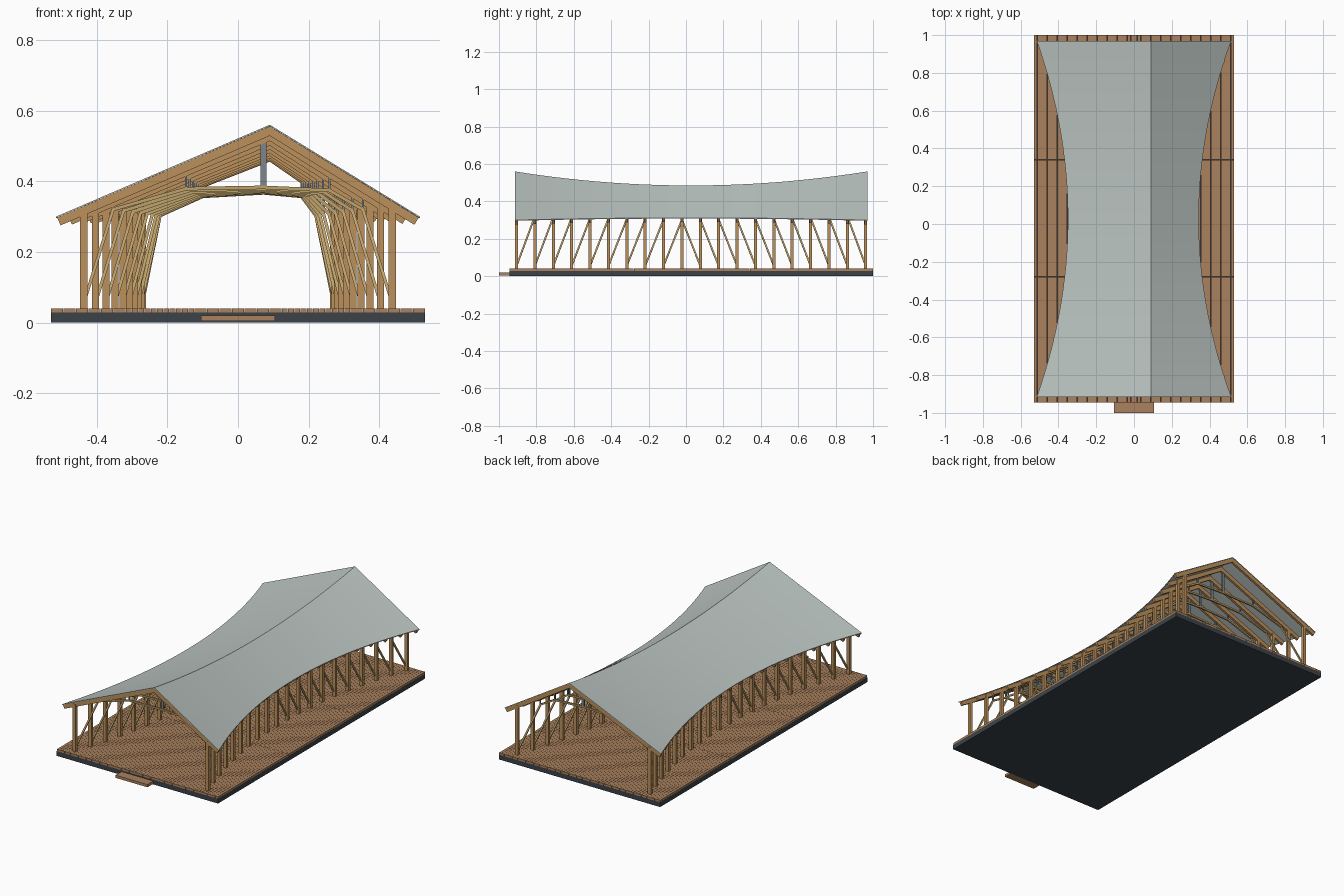
import bpy, bmesh
from mathutils import Vector

if "Cube" in bpy.data.objects:
    bpy.data.objects.remove(bpy.data.objects["Cube"])


def material(name, r, g, b):
    m = bpy.data.materials.new(name)
    m.diffuse_color = (r, g, b, 1)
    m.use_nodes = True
    m.node_tree.nodes["Principled BSDF"].inputs["Base Color"].default_value = m.diffuse_color
    return m


WOOD = material("timber", 0.50, 0.28, 0.105)
PALE = material("pale timber", 0.52, 0.36, 0.15)
DECK = material("deck brown", 0.40, 0.22, 0.11)
DARK = material("dark base", 0.045, 0.055, 0.065)
ROOF = material("grey green roof", 0.50, 0.56, 0.54)
STEEL = material("steel", 0.20, 0.24, 0.27)


def finish(name, bm, mat):
    bmesh.ops.recalc_face_normals(bm, faces=bm.faces)
    me = bpy.data.meshes.new(name)
    bm.to_mesh(me)
    bm.free()
    me.materials.append(mat)
    ob = bpy.data.objects.new(name, me)
    bpy.context.collection.objects.link(ob)
    return ob


def loft(bm, a, b):
    """Closed solid between two matching outlines."""
    va = [bm.verts.new(p) for p in a]
    vb = [bm.verts.new(p) for p in b]
    n = len(va)
    bm.faces.new(va)
    bm.faces.new(vb[::-1])
    for i in range(n):
        j = (i + 1) % n
        bm.faces.new((va[i], vb[i], vb[j], va[j]))


def box(bm, x0, x1, y0, y1, z0, z1):
    rect = ((x0, y0), (x1, y0), (x1, y1), (x0, y1))
    loft(bm, [(x, y, z0) for x, y in rect], [(x, y, z1) for x, y in rect])


def bar(bm, p, q, w, d):
    """Square bar from p to q, w along y and d across it."""
    p, q = Vector(p), Vector(q)
    axis = (q - p).normalized()
    across = axis.cross(Vector((0, 1, 0))).normalized()
    side = across.cross(axis).normalized()
    ring = [across * (d / 2 * i) + side * (w / 2 * j)
            for i, j in ((-1, -1), (1, -1), (1, 1), (-1, 1))]
    loft(bm, [p + o for o in ring], [q + o for o in ring])


# Saddle-shaped roof: eaves pinch in and ridge dips toward the middle
Y0, Y1, RIDGE_X = -0.915, 0.97, 0.09
YC, HALF = (Y0 + Y1) / 2, (Y1 - Y0) / 2


def section(y):
    s = ((y - YC) / HALF) ** 2
    left = Vector((-0.35 - 0.165 * s, y, 0.312 - 0.012 * s))
    ridge = Vector((RIDGE_X, y, 0.485 + 0.075 * s))
    right = Vector((0.343 + 0.172 * s, y, 0.312 - 0.012 * s))
    return s, left, ridge, right


def roof_z(x, y):
    _, l, r, e = section(y)
    end = l if x < RIDGE_X else e
    f = (x - end.x) / (r.x - end.x)
    return end.z + f * (r.z - end.z)


# Base slab, step and deck boards
bm = bmesh.new()
box(bm, -0.53, 0.53, -0.945, 1.0, 0, 0.028)
finish("base_slab", bm, DARK)

bm = bmesh.new()
box(bm, -0.105, 0.105, -1.0, -0.945, 0.004, 0.02)
finish("entrance_step", bm, DECK)

bm = bmesh.new()
N = 60
pitch = 1.06 / N
for ya, yb in ((-0.945, -0.28), (-0.279, 0.34), (0.341, 1.0)):
    for i in range(N):
        x = -0.53 + i * pitch
        box(bm, x + 0.0005, x + pitch - 0.0005, ya, yb, 0.028, 0.04)
finish("deck_boards", bm, DECK)

# Roof skin, thin and closed
bm = bmesh.new()
STEPS, T = 48, 0.004
rings = []
for i in range(STEPS + 1):
    _, l, r, e = section(Y0 + (Y1 - Y0) * i / STEPS)
    drop = Vector((0, 0, T))
    rings.append([bm.verts.new(p) for p in
                  (l, r, e, e - drop, r - drop, l - drop)])
for a, b in zip(rings, rings[1:]):
    for i in range(6):
        j = (i + 1) % 6
        bm.faces.new((a[i], b[i], b[j], a[j]))
for ring in (rings[0], rings[-1]):
    bm.faces.new((ring[0], ring[1], ring[4], ring[5]))
    bm.faces.new((ring[1], ring[2], ring[3], ring[4]))
roof = finish("roof_skin", bm, ROOF)
bpy.context.view_layer.objects.active = roof
roof.select_set(True)
bpy.ops.object.shade_smooth_by_angle(angle=0.5)

# Repeating timber frames
FRAMES = 20
ys = [Y0 + 0.009 + (Y1 - Y0 - 0.018) * i / (FRAMES - 1) for i in range(FRAMES)]
rafters, posts, braces, chords, hangers = (bmesh.new() for _ in range(5))


def post_x(i, side):
    return side * (0.27 + 0.17 * section(ys[i])[0])


def knee(i, side):
    s = section(ys[i])[0]
    return (post_x(i, side) - side * 0.05, ys[i], 0.303 + 0.022 * s)


for i, y in enumerate(ys):
    s, l, r, e = section(y)
    # Rafter pair as one bent profile, cut square at the eaves
    down = Vector((0, 0, T - 0.001))
    l, r, e = l - down, r - down, e - down
    dl, de = (r - l).normalized(), (e - r).normalized()
    depth = 0.024
    nl = Vector((dl.z, 0, -dl.x)) * depth
    ne = Vector((de.z, 0, -de.x)) * depth
    outline = [l, r, e, e + ne, r - Vector((0, 0, depth * 1.12)), l + nl]
    off = Vector((0, 0.007, 0))
    loft(rafters, [p - off for p in outline], [p + off for p in outline])

    for side in (-1, 1):
        # Post
        x = post_x(i, side)
        box(posts, x - 0.01, x + 0.01, y - 0.008, y + 0.008,
            0.04, roof_z(x, y) - 0.012)
        # Brace rising inward to the next frame toward the middle
        if i != 9:
            j = i + 1 if i < 9 else i - 1
            bar(braces, (x, y, 0.055), knee(j, side), 0.009, 0.009)

    # Cranked lower chord with hangers up to the rafters
    if 0 < i < FRAMES - 1:
        pts = [knee(i, -1), (-0.10 - 0.06 * s, y, 0.357 + 0.028 * s),
               (0.072, y, 0.367 + 0.02 * s),
               (0.18 + 0.10 * s, y, 0.357 + 0.022 * s), knee(i, 1)]
        for p, q in zip(pts, pts[1:]):
            bar(chords, p, q, 0.009, 0.01)
        for k, p in enumerate(pts):
            w = 0.008 if k == 2 else 0.003
            box(hangers, p[0] - w, p[0] + w, y - 0.004, y + 0.004,
                p[2], roof_z(p[0], y) - 0.02)

finish("rafters", rafters, WOOD)
finish("posts", posts, WOOD)
finish("braces", braces, PALE)
finish("lower_chords", chords, PALE)
finish("steel_hangers", hangers, STEEL)
